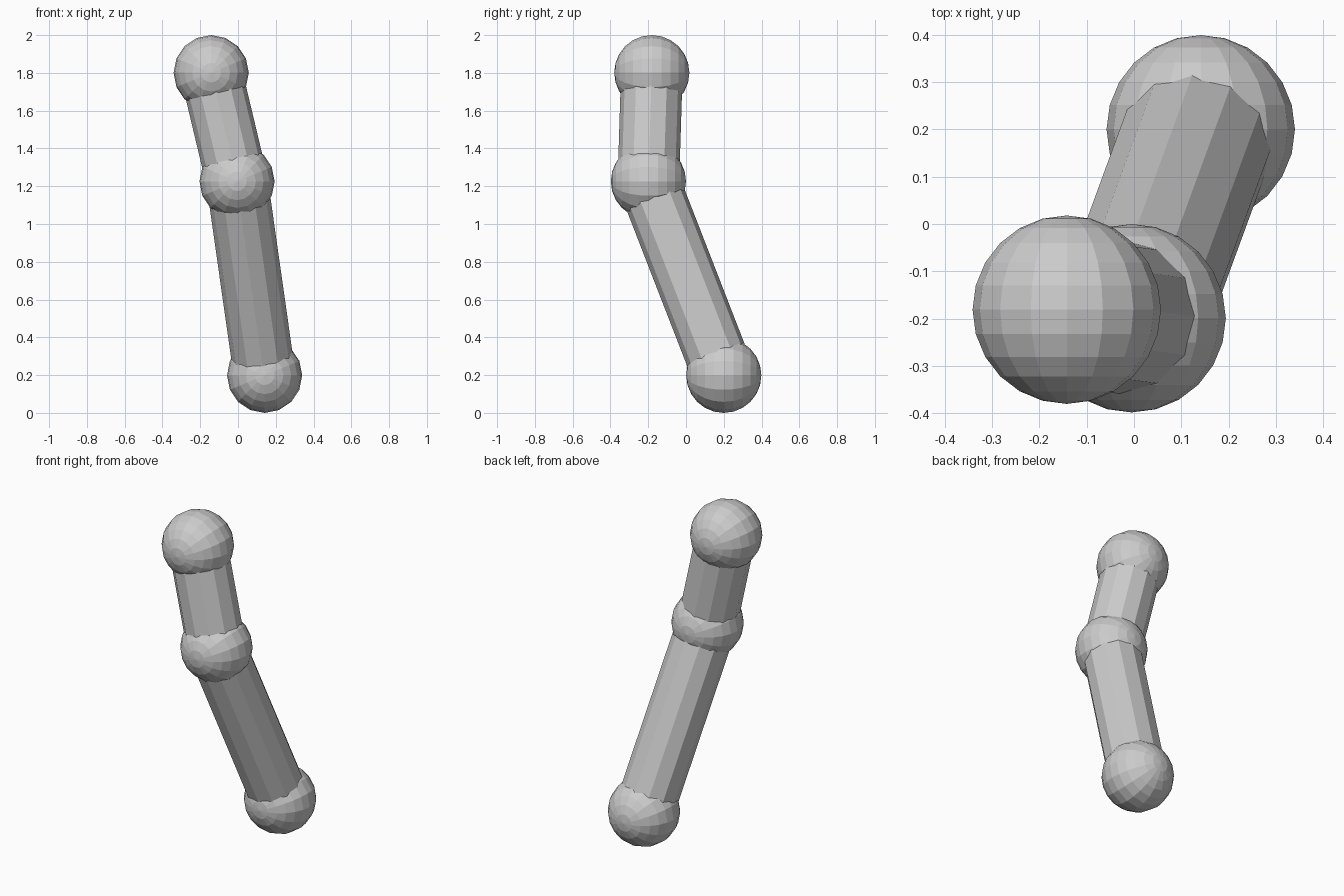
import bpy
from mathutils import Vector

if "Cube" in bpy.data.objects:
    bpy.data.objects.remove(bpy.data.objects["Cube"])

BALL_R = 0.199
ROD_R = 0.163
TOP = Vector((-0.142, -0.181, 1.801))
MIDDLE = Vector((-0.005, -0.199, 1.226))
BOTTOM = Vector((0.141, 0.2, 0.199))


def ball(name, centre):
    # poles lie along the front-back axis
    bpy.ops.mesh.primitive_uv_sphere_add(segments=16, ring_count=12, radius=BALL_R,
                                         location=centre, rotation=(1.5707963, 0, 0))
    bpy.context.object.name = name


def rod(name, start, end):
    axis = end - start
    bpy.ops.mesh.primitive_cylinder_add(vertices=12, radius=ROD_R, depth=axis.length,
                                        location=(start + end) / 2)
    obj = bpy.context.object
    obj.name = name
    obj.rotation_mode = 'QUATERNION'
    obj.rotation_quaternion = Vector((0, 0, 1)).rotation_difference(axis)


# joints
ball("upper_joint", TOP)
ball("middle_joint", MIDDLE)
ball("lower_joint", BOTTOM)

# limb segments
rod("upper_segment", MIDDLE, TOP)
rod("lower_segment", BOTTOM, MIDDLE)
